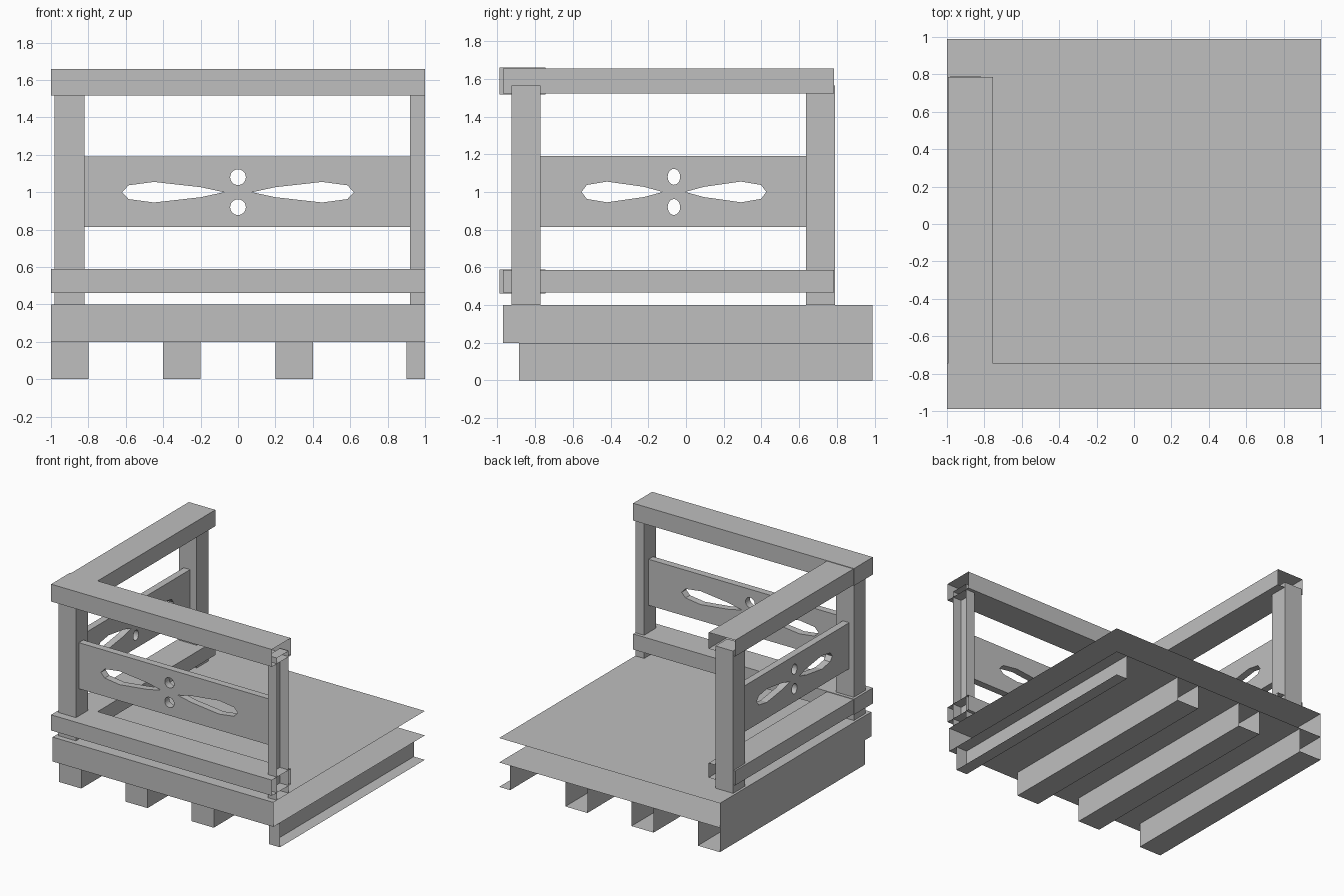
import bpy
import bmesh
from math import sin, cos, tau
from mathutils import Vector

cube = bpy.data.objects.get("Cube")
if cube:
    bpy.data.objects.remove(cube, do_unlink=True)

GREY = (0.52, 0.52, 0.52, 1)
mat = bpy.data.materials.new("plain_grey")
mat.use_nodes = True
mat.diffuse_color = GREY
mat.node_tree.nodes["Principled BSDF"].inputs["Base Color"].default_value = GREY

DIRS = {"+x": (1, 0, 0), "-x": (-1, 0, 0), "+y": (0, 1, 0),
        "-y": (0, -1, 0), "+z": (0, 0, 1), "-z": (0, 0, -1)}


def finish(bm, name):
    mesh = bpy.data.meshes.new(name)
    bm.to_mesh(mesh)
    bm.free()
    mesh.materials.append(mat)
    obj = bpy.data.objects.new(name, mesh)
    bpy.context.collection.objects.link(obj)
    return obj


def box(name, xs, ys, zs, open_sides=()):
    """Box between the given limits, with some sides left open."""
    bm = bmesh.new()
    bmesh.ops.create_cube(bm, size=1)
    for v in bm.verts:
        v.co = [lims[c > 0] for lims, c in zip((xs, ys, zs), v.co)]
    bm.normal_update()
    gone = [f for f in bm.faces
            if any(f.normal.dot(Vector(DIRS[s])) > 0.9 for s in open_sides)]
    bmesh.ops.delete(bm, geom=gone, context="FACES")
    return finish(bm, name)


def panel(name, span, height, thick, centre, scale, along):
    """Pierced board; along is the axis it runs on."""
    lo, hi = height
    leaf = [(0.075, 0), (0.2, 0.027), (0.45, 0.055), (0.585, 0.037),
            (0.62, 0), (0.585, -0.037), (0.45, -0.055), (0.2, -0.027)]
    loops = [[(span[0], lo), (span[1], lo), (span[1], hi), (span[0], hi)]]
    for side in (1, -1):
        loops.append([(centre + side * scale * u, 1 + w) for u, w in leaf])
        loops.append([(centre + scale * 0.042 * cos(tau * i / 24),
                       1 + side * 0.08 + 0.042 * sin(tau * i / 24))
                      for i in range(24)])

    def place(u, w):
        return (u, thick[0], w) if along == "x" else (thick[0], u, w)

    bm = bmesh.new()
    for loop in loops:
        verts = [bm.verts.new(place(*p)) for p in loop]
        for a, b in zip(verts, verts[1:] + verts[:1]):
            bm.edges.new((a, b))
    bmesh.ops.triangle_fill(bm, edges=bm.edges[:], use_beauty=True)
    grown = bmesh.ops.extrude_face_region(bm, geom=bm.faces[:],
                                          use_keep_orig=True)
    depth = thick[1] - thick[0]
    move = (0, depth, 0) if along == "x" else (depth, 0, 0)
    bmesh.ops.translate(bm, vec=move, verts=[
        g for g in grown["geom"] if isinstance(g, bmesh.types.BMVert)])
    bmesh.ops.recalc_face_normals(bm, faces=bm.faces[:])
    return finish(bm, name)


# Platform and the runners under it, cut open at the back and left
box("platform", (-1, 1), (-0.97, 0.99), (0.2, 0.4), ("+x", "+y"))
for i, xs in enumerate([(-1, -0.8), (-0.4, -0.2), (0.2, 0.4), (0.9, 1)]):
    cut = ("+z", "+y", "+x") if xs[1] == 1 else ("+z", "+y")
    box(f"runner_{i + 1}", xs, (-0.885, 0.99), (0, 0.2), cut)

# Posts
POST = (0.4, 1.565)
box("corner_post", (-0.98, -0.82), (-0.925, -0.772), POST)
box("back_post", (-0.98, -0.82), (0.637, 0.79), POST)
box("left_post", (0.92, 1), (-0.925, -0.772), POST, ("+x",))

# Rails, the side ones slightly slimmer and butting into the front ones
for level, lo, hi in (("lower", 0.462, 0.59), ("top", 1.518, 1.66)):
    box(f"front_{level}_rail", (-1, 1), (-0.99, -0.745), (lo, hi), ("+x",))
    box(f"side_{level}_rail", (-0.995, -0.755), (-0.97, 0.785),
        (lo + 0.005, hi - 0.004), ("+y",))

# Pierced boards between the posts
panel("front_panel", (-0.83, 0.92), (0.813, 1.19), (-0.888, -0.83), 0, 1, "x")
panel("side_panel", (-0.78, 0.645), (0.813, 1.19), (-0.938, -0.88),
      -0.064, 0.79, "y")
